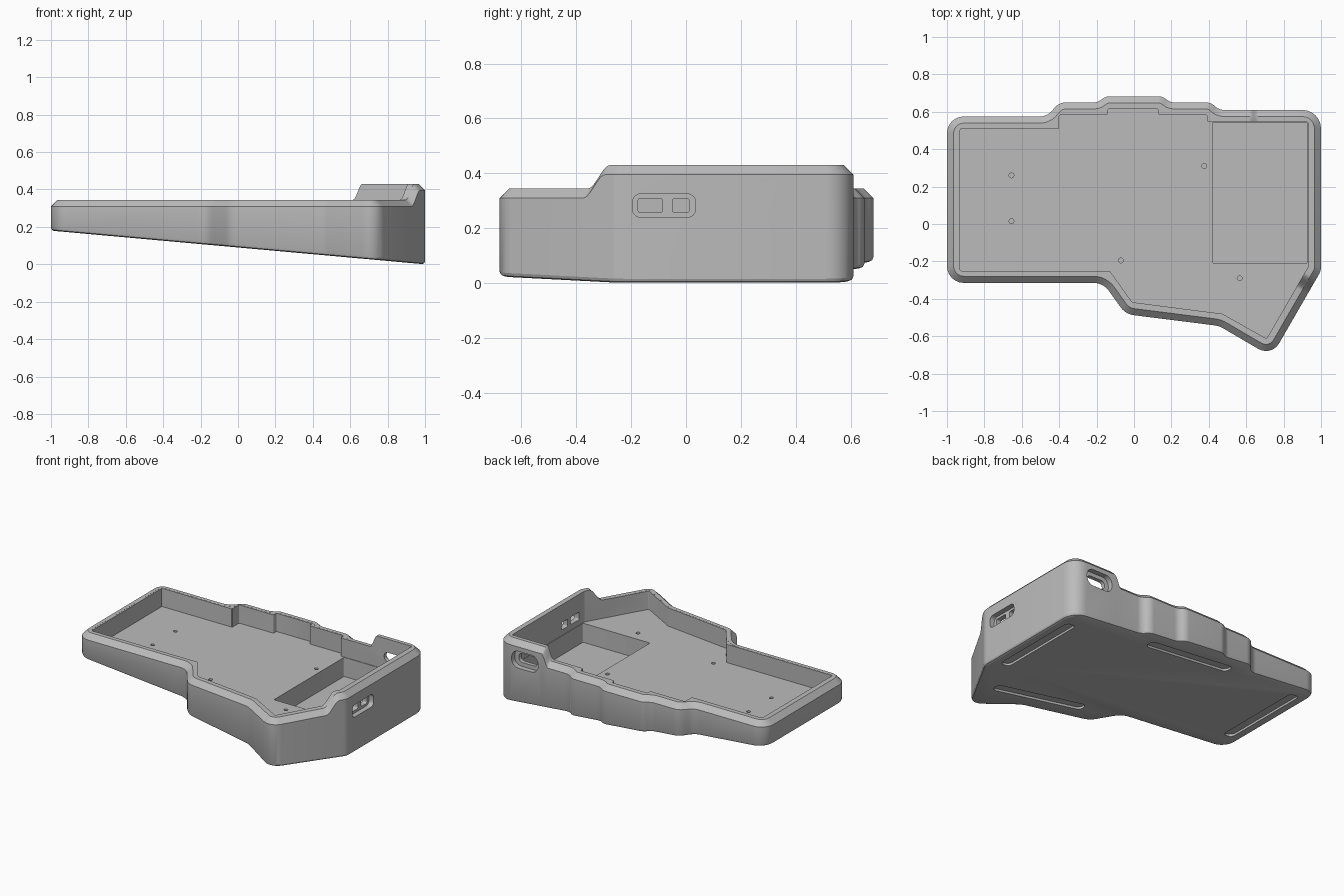
import bpy, bmesh, math
from mathutils import Vector

if "Cube" in bpy.data.objects:
    bpy.data.objects.remove(bpy.data.objects["Cube"])

LOW, RAISE, CHAMFER, FLOOR = 0.345, 0.085, 0.035, 0.22

grey = bpy.data.materials.new("matte grey")
grey.use_nodes = True
grey.diffuse_color = (0.5, 0.5, 0.5, 1)
grey.node_tree.nodes["Principled BSDF"].inputs["Base Color"].default_value = grey.diffuse_color


def base(x):
    """Height of the sloping underside."""
    return 0.09 * (1 - x)


def rounded(corners, steps=6):
    """Fillet a list of (x, y, radius) corners."""
    out = []
    for i, (x, y, r) in enumerate(corners):
        p = Vector((x, y))
        if r == 0:
            out.append(p)
            continue
        a = Vector(corners[i - 1][:2]) - p
        b = Vector(corners[(i + 1) % len(corners)][:2]) - p
        half = a.angle(b) / 2
        t = min(r / math.tan(half), 0.45 * a.length, 0.45 * b.length)
        r = t * math.tan(half)
        a.normalize()
        b.normalize()
        centre = p + (a + b).normalized() * (r / math.sin(half))
        start, end = p + a * t - centre, p + b * t - centre
        sweep = math.pi - 2 * half
        for k in range(steps + 1):
            f = k / steps
            out.append(centre + (start * math.sin((1 - f) * sweep)
                                 + end * math.sin(f * sweep)) / math.sin(sweep))
    return out


def inset(points, distance):
    """Move a counter-clockwise outline inward; distance is a function of the point."""
    out = []
    for i, p in enumerate(points):
        d1 = (p - points[i - 1]).normalized()
        d2 = (points[(i + 1) % len(points)] - p).normalized()
        n1, n2 = Vector((-d1.y, d1.x)), Vector((-d2.y, d2.x))
        out.append(p + (n1 + n2) * distance(p) / (1 + n1.dot(n2)))
    return out


def loft(name, rings):
    """Closed solid through rings of equal length, faces pointing outward."""
    bm = bmesh.new()
    loops = [[bm.verts.new(v) for v in ring] for ring in rings]
    n = len(loops[0])
    for lo, hi in zip(loops, loops[1:]):
        for i in range(n):
            j = (i + 1) % n
            bm.faces.new((lo[i], lo[j], hi[j], hi[i]))
    bm.faces.new(loops[0][::-1])
    bm.faces.new(loops[-1])
    bm.normal_update()
    if bm.calc_volume(signed=True) < 0:
        bmesh.ops.reverse_faces(bm, faces=bm.faces[:])
    mesh = bpy.data.meshes.new(name)
    bm.to_mesh(mesh)
    bm.free()
    mesh.materials.append(grey)
    obj = bpy.data.objects.new(name, mesh)
    bpy.context.scene.collection.objects.link(obj)
    return obj


def cut(cutter):
    """Subtract a solid from the case, using the first solver that keeps its full width."""
    cutter.hide_render = True
    mod = case.modifiers.new(cutter.name, 'BOOLEAN')
    mod.operation, mod.object = 'DIFFERENCE', cutter
    for solver in ('EXACT', 'MANIFOLD', 'FLOAT'):
        mod.solver = solver
        bpy.context.view_layer.update()
        graph = bpy.context.evaluated_depsgraph_get()
        mesh = bpy.data.meshes.new_from_object(case.evaluated_get(graph))
        xs = [v.co.x for v in mesh.vertices]
        if xs and max(xs) - min(xs) > 1.9:
            case.data = mesh
            break
    case.modifiers.remove(mod)
    bpy.data.objects.remove(cutter)


def slab(u0, u1, v0, v1, r):
    return rounded([(u0, v0, r), (u1, v0, r), (u1, v1, r), (u0, v1, r)])


def lift(p):
    """How far the rim is raised, 0 to 1, around the back left corner."""
    if p.x < 0.5:
        return 0
    t = (p.x - 0.615) / 0.05 if p.y > 0.5 else (p.y + 0.375) / 0.08
    t = max(0, min(1, t))
    return t * t * (3 - 2 * t)


def rim_inset(p):
    return 0.08 if p.x > 0.52 and p.y > -0.5 else 0.06


# Outer shell outline, with extra points where the rim climbs
steps = [i / 10 for i in range(11)]
side_climb = [(1 - (0.125 - 0.08 * t) / 1.73, -0.375 + 0.08 * t, 0) for t in steps]
back_climb = [(0.665 - 0.05 * t, 0.61, 0) for t in steps]
outline = rounded(
    [(-1, -0.315, 0.09), (-0.165, -0.315, 0.1), (-0.045, -0.482, 0.1),
     (0.455, -0.545, 0.12), (0.735, -0.709, 0.08)] + side_climb
    + [(1, -0.25, 0.1), (1, 0.61, 0.1)] + back_climb
    + [(0.455, 0.61, 0.07), (0.41, 0.65, 0.07), (0.195, 0.65, 0.07), (0.15, 0.683, 0.07),
       (-0.15, 0.683, 0.07), (-0.195, 0.65, 0.07), (-0.4, 0.65, 0.08),
       (-0.465, 0.575, 0.08), (-1, 0.575, 0.09)])

# Shell body: eased bottom edge, wall, chamfer and flat rim
heights = [LOW + RAISE * lift(p) for p in outline]
bottom = [[(p.x, p.y, base(p.x) + z) for p in inset(outline, lambda q: d)]
          for d, z in ((0.016, 0), (0.005, 0.005), (0, 0.016))]
shoulder = [(p.x, p.y, h - CHAMFER) for p, h in zip(outline, heights)]
rim_outer = [(p.x, p.y, h) for p, h in zip(inset(outline, lambda q: CHAMFER), heights)]
inner = inset(outline, rim_inset)
rim_inner = [(p.x, p.y, h) for p, h in zip(inner, heights)]
cap = [(p.x, p.y, LOW - 0.0005) for p in inner]
case = loft("keyboard_case", bottom + [shoulder, rim_outer, rim_inner, cap])

# Main cavity with stepped back wall
cavity = rounded([(x, y, 0.008) for x, y in (
    (-0.93, -0.25), (-0.13, -0.25), (-0.01, -0.418), (0.472, -0.48), (0.709, -0.613),
    (0.93, -0.231), (0.93, 0.548), (0.39, 0.548), (0.39, 0.583), (0.13, 0.583),
    (0.13, 0.615), (-0.14, 0.615), (-0.14, 0.583), (-0.4, 0.583), (-0.4, 0.508),
    (-0.93, 0.508))], 3)
cut(loft("cavity", [[(p.x, p.y, z) for p in cavity] for z in (FLOOR, 0.6)]))

# Deep pocket for the electronics
pocket = slab(0.42, 0.926, -0.212, 0.544, 0.01)
cut(loft("pocket", [[(p.x, p.y, z) for p in pocket] for z in (0.09, FLOOR + 0.02)]))

# Side port: shallow recess and two windows
for y0, y1, z0, z1, r, depth in ((-0.195, 0.035, 0.24, 0.325, 0.03, 0.965),
                                 (-0.175, -0.085, 0.257, 0.309, 0.01, 0.85),
                                 (-0.05, 0.012, 0.257, 0.309, 0.01, 0.85)):
    shape = slab(y0, y1, z0, z1, r)
    cut(loft("side_port", [[(x, p.x, p.y) for p in shape] for x in (depth, 1.1)]))

# Back port: rounded recess and through hole
for x0, x1, z0, z1, r, depth in ((0.69, 0.89, 0.25, 0.365, 0.05, 0.575),
                                 (0.72, 0.86, 0.277, 0.338, 0.027, 0.45)):
    shape = slab(x0, x1, z0, z1, r)
    cut(loft("back_port", [[(p.x, y, p.y) for p in shape] for y in (depth, 0.7)]))

# Screw holes in the floor
for x, y in ((-0.655, 0.26), (-0.655, 0.015), (0.375, 0.31), (-0.07, -0.195), (0.565, -0.29)):
    ring = [(x + 0.013 * math.cos(a), y + 0.013 * math.sin(a))
            for a in (k * math.tau / 16 for k in range(16))]
    cut(loft("screw_hole", [[(u, v, z) for u, v in ring] for z in (FLOOR - 0.05, FLOOR + 0.05)]))

# Shallow slots for rubber feet on the underside
for x, y, angle in ((0.9, 0.15, 90), (0, 0.53, 0), (-0.9, 0.15, 90), (0.43, -0.4, -7.5)):
    a = math.radians(angle)
    shape = [(x + p.x * math.cos(a) - p.y * math.sin(a), y + p.x * math.sin(a) + p.y * math.cos(a))
             for p in slab(-0.325, 0.325, -0.036, 0.036, 0.032)]
    cut(loft("foot_slot", [[(u, v, base(u) + z) for u, v in shape] for z in (-0.1, 0.015)]))

# Smooth the rounded corners, keep the creases sharp
bpy.ops.object.select_all(action='DESELECT')
case.select_set(True)
bpy.context.view_layer.objects.active = case
bpy.ops.object.shade_smooth_by_angle(angle=math.radians(25))
